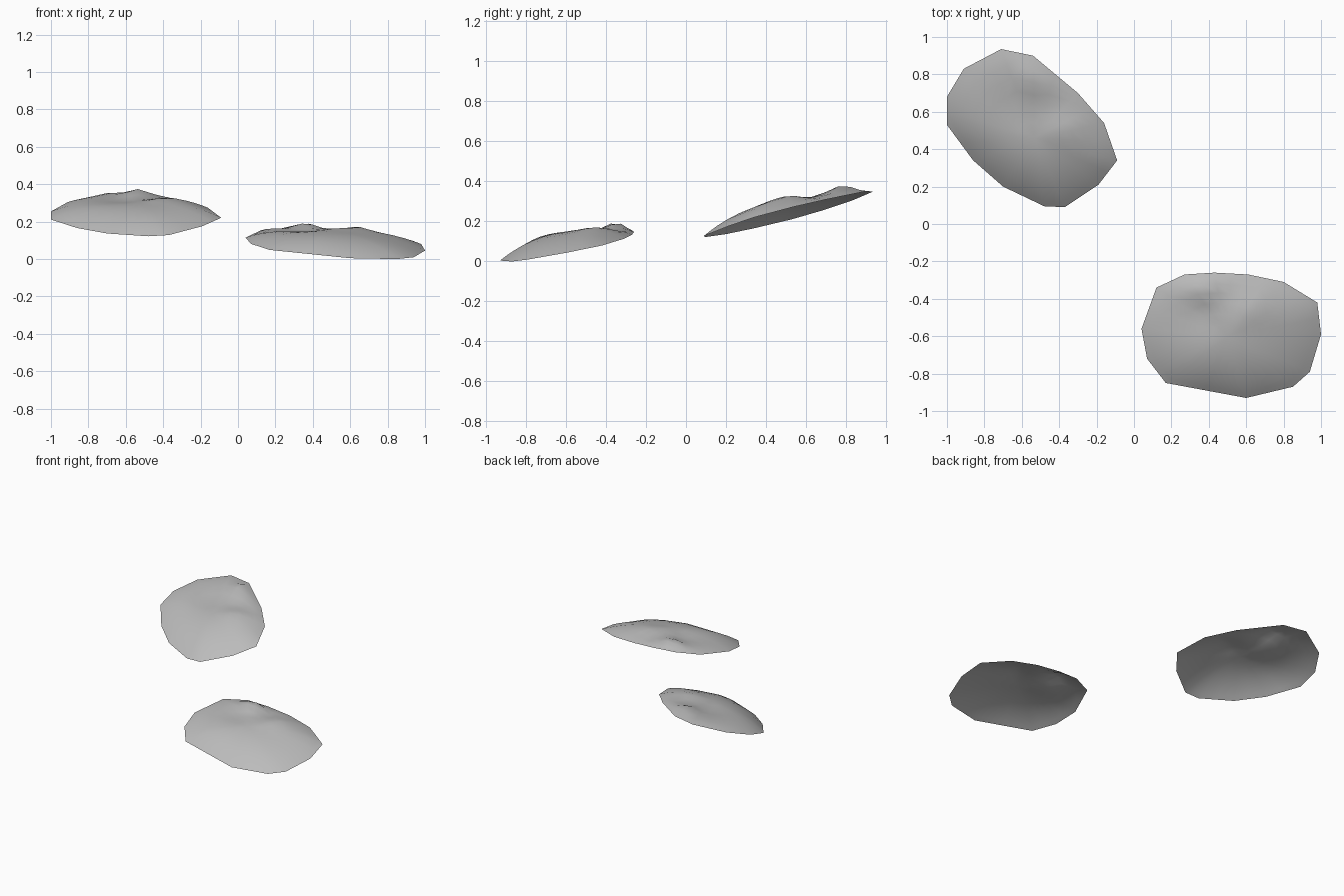
import bpy
import bmesh
import math
from mathutils import Vector

default_cube = bpy.data.objects.get("Cube")
if default_cube:
    bpy.data.objects.remove(default_cube, do_unlink=True)

RING_SCALES = (1, 0.92, 0.82, 0.68, 0.52, 0.35, 0.18)


def make_material(name, color):
    material = bpy.data.materials.new(name)
    material.use_nodes = True
    material.diffuse_color = color
    shader = material.node_tree.nodes["Principled BSDF"]
    shader.inputs["Base Color"].default_value = color
    shader.inputs["Roughness"].default_value = 0.8
    return material


def with_midpoints(outline):
    """Halve each straight rim edge so the crown can carry finer dents."""
    points = [Vector(p) for p in outline]
    result = []
    for index, point in enumerate(points):
        following = points[(index + 1) % len(points)]
        result += [point, (point + following) / 2]
    return result


def make_shell(name, outline, center, plane, crown, bumps, material):
    """Open shallow dome on a tilted rim, modelled by local bumps and dents."""
    rim = with_midpoints(outline)
    center = Vector(center)
    base, slope_x, slope_y = plane
    bm = bmesh.new()

    def add_point(position, scale):
        x, y = position
        height = crown * (1 - scale ** 2.6)
        for bump_x, bump_y, radius, amount in bumps:
            distance = math.hypot(x - bump_x, y - bump_y)
            fade = min(1, (1 - scale) * 6)
            height += fade * amount * math.exp(-(distance / radius) ** 2)
        z = base + slope_x * x + slope_y * y + max(height, 0)
        return bm.verts.new((x, y, z))

    # Concentric rings from the rim inward
    rings = []
    for scale in RING_SCALES:
        rings.append([add_point(center.lerp(p, scale), scale) for p in rim])
    count = len(rim)
    for outer, inner in zip(rings, rings[1:]):
        for i in range(count):
            j = (i + 1) % count
            bm.faces.new((outer[i], outer[j], inner[j], inner[i]))

    # Closed crown at the middle
    middle = add_point(center, 0)
    for i in range(count):
        bm.faces.new((rings[-1][i], rings[-1][(i + 1) % count], middle))

    # Outer surface faces upward
    bm.normal_update()
    if sum(face.normal.z for face in bm.faces) < 0:
        bmesh.ops.reverse_faces(bm, faces=bm.faces[:])
    for face in bm.faces:
        face.smooth = True

    mesh = bpy.data.meshes.new(name)
    bm.to_mesh(mesh)
    bm.free()
    mesh.materials.append(material)
    shell = bpy.data.objects.new(name, mesh)
    bpy.context.collection.objects.link(shell)
    return shell


gray = make_material("stone_gray", (0.5, 0.5, 0.5, 1))

# Rear shell on the model's right, rising toward the back
make_shell(
    "right_rear_shell",
    [(-.09, .34), (-.16, .54), (-.3, .7), (-.54, .9), (-.71, .935),
     (-.91, .83), (-1, .68), (-1, .53), (-.86, .34), (-.7, .2),
     (-.48, .095), (-.37, .09), (-.19, .21)],
    center=(-.53, .46),
    plane=(.128, .071, .29),
    crown=.083,
    bumps=[(-.6, .66, .17, -.035), (-.52, .77, .09, .035),
           (-.41, .64, .08, -.015), (-.37, .5, .08, .01)],
    material=gray,
)

# Front shell on the model's left, tilted down toward the front
make_shell(
    "left_front_shell",
    [(.04, -.56), (.12, -.34), (.27, -.27), (.43, -.26), (.61, -.27),
     (.8, -.31), (.98, -.42), (1, -.59), (.94, -.79), (.85, -.87),
     (.6, -.93), (.17, -.85), (.07, -.72)],
    center=(.5, -.6),
    plane=(.227, -.066, .197),
    crown=.077,
    bumps=[(.34, -.47, .14, -.03), (.36, -.35, .07, .035),
           (.53, -.38, .07, -.012), (.65, -.45, .08, .012)],
    material=gray,
)
